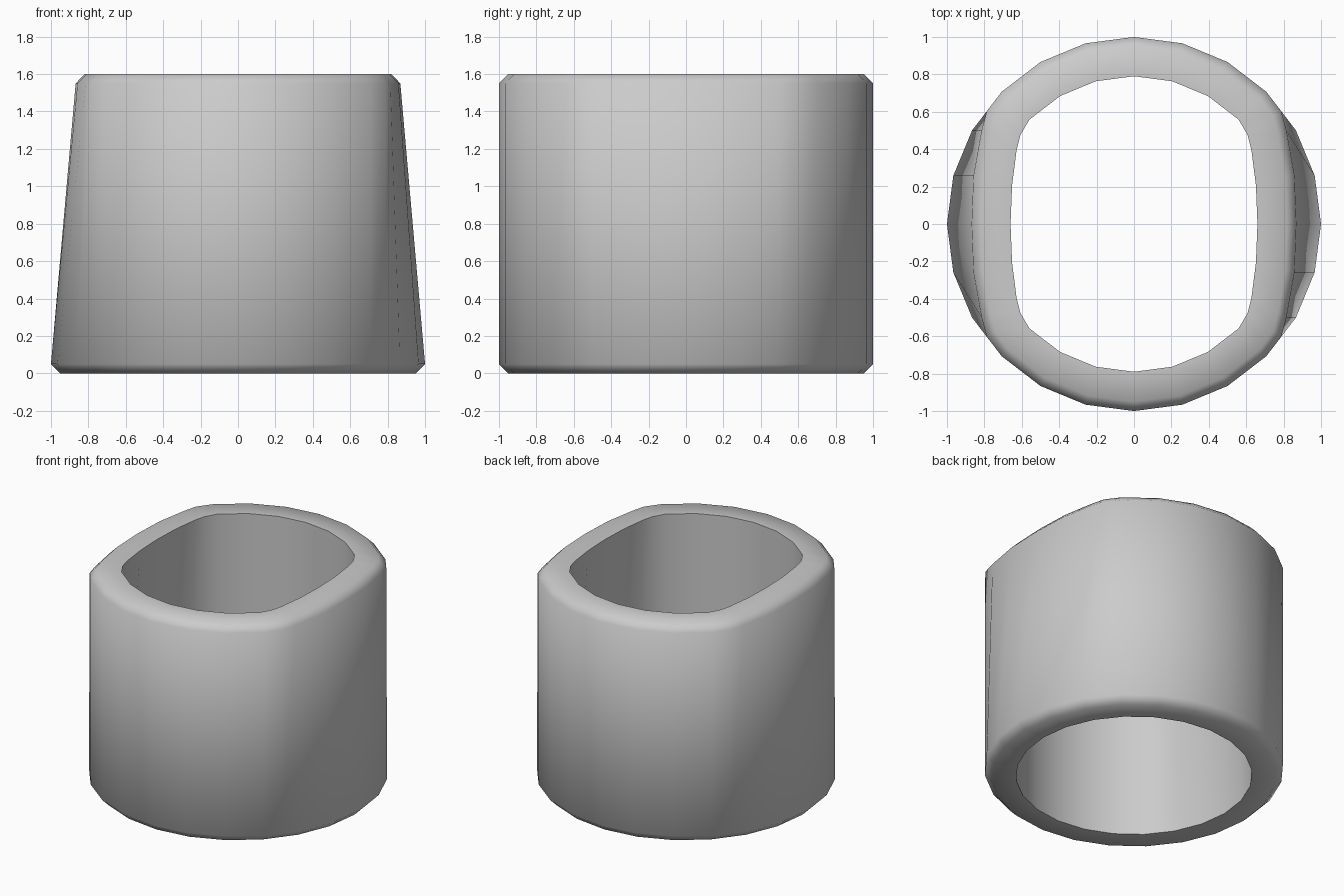
import bpy, bmesh
from math import sin, cos, pi, radians

if "Cube" in bpy.data.objects:
    bpy.data.objects.remove(bpy.data.objects["Cube"])


# Outline of one quarter: 24-sided circle plus a corner where the slanted flat begins
CIRCLE = [(cos(i * pi / 12), sin(i * pi / 12)) for i in range(7)]
CORNER = ((CIRCLE[2][0] + CIRCLE[3][0]) / 2, (CIRCLE[2][1] + CIRCLE[3][1]) / 2)
QUARTER = CIRCLE[:3] + [CORNER] + CIRCLE[3:]


def ring(bm, radius, z, flat=None):
    """Mirror the quarter outline; flat gives narrowed x values beside the x axis."""
    q = [(x * radius, y * radius) for x, y in QUARTER]
    if flat:
        for i, x in enumerate(flat):
            q[i] = (x, q[i][1])
    half = q + [(-x, y) for x, y in reversed(q[:-1])]
    full = half + [(x, -y) for x, y in reversed(half[1:-1])]
    return [bm.verts.new((x, y, z)) for x, y in full]


outer_flat = [0.868, 0.858, 0.815, 0.787]
rim_flat = [0.82, 0.81, 0.77, 0.745]
inner_flat = [0.66, 0.652, 0.628, 0.607]

# Closed wall: inside bottom, chamfered foot, outer wall, chamfered rim, inside top
bm = bmesh.new()
rings = [
    ring(bm, 0.79, 0.0),
    ring(bm, 0.95, 0.0),
    ring(bm, 1.0, 0.05),
    ring(bm, 1.0, 1.55, outer_flat),
    ring(bm, 0.95, 1.6, rim_flat),
    ring(bm, 0.79, 1.6, inner_flat),
]
n = len(rings[0])
for a, b in zip(rings, rings[1:] + rings[:1]):
    for i in range(n):
        j = (i + 1) % n
        bm.faces.new((a[i], a[j], b[j], b[i]))
bmesh.ops.recalc_face_normals(bm, faces=bm.faces)

mesh = bpy.data.meshes.new("tapered_sleeve")
bm.to_mesh(mesh)
bm.free()
sleeve = bpy.data.objects.new("tapered_sleeve", mesh)
bpy.context.collection.objects.link(sleeve)

# Smooth walls and chamfers, crisp inner edges
bpy.context.view_layer.objects.active = sleeve
sleeve.select_set(True)
bpy.ops.object.shade_smooth_by_angle(angle=radians(50))
